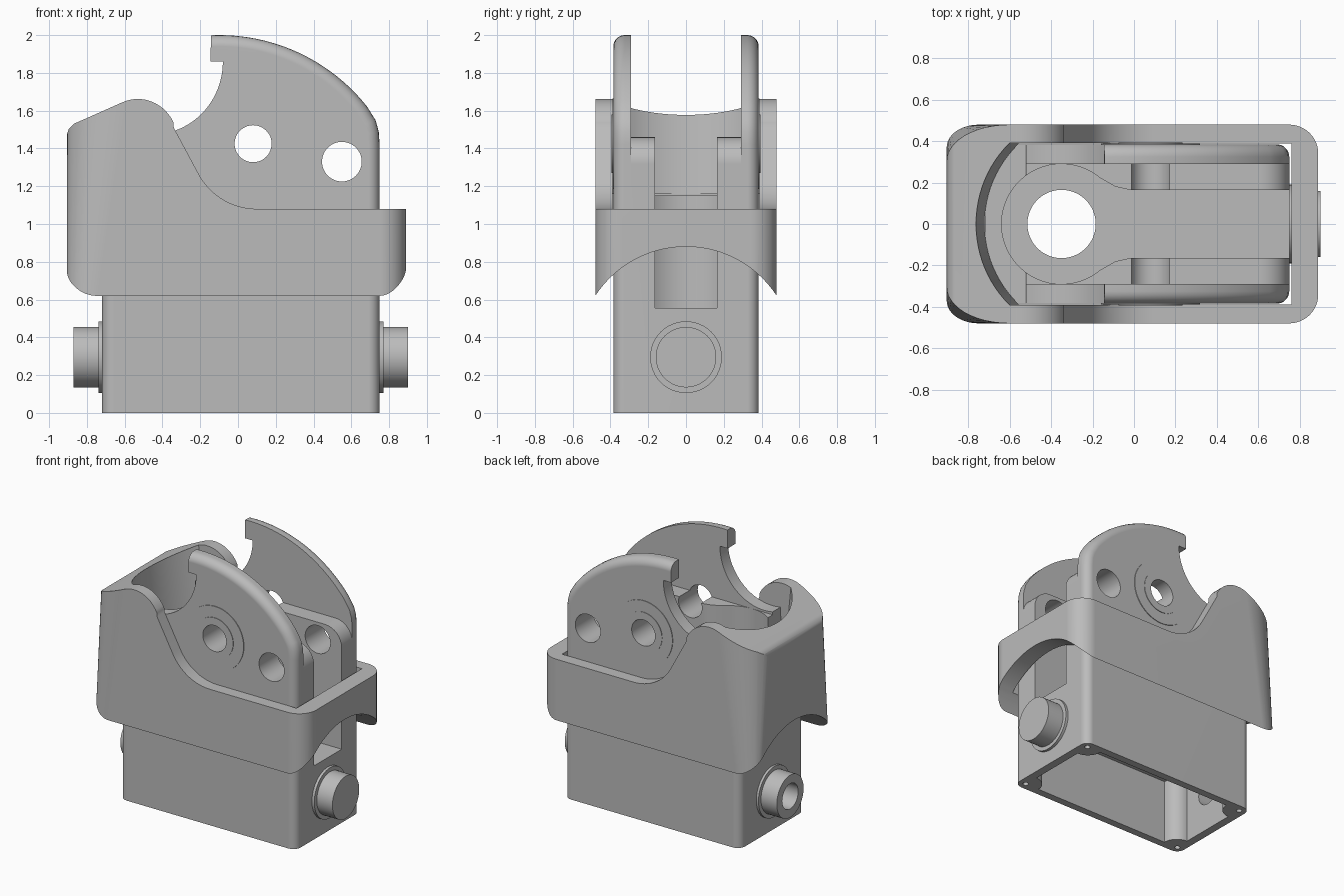
import bpy, bmesh
from math import sin, cos, radians, pi

if "Cube" in bpy.data.objects:
    bpy.data.objects.remove(bpy.data.objects["Cube"])

grey = bpy.data.materials.new("plain_grey")
grey.use_nodes = True
grey.diffuse_color = (0.5, 0.5, 0.5, 1)
grey.node_tree.nodes["Principled BSDF"].inputs["Base Color"].default_value = (0.5, 0.5, 0.5, 1)


def arc(cx, cy, rx, ry, start, end, n=12):
    """Points along an elliptical arc, in degrees."""
    steps = [radians(start + (end - start) * i / n) for i in range(n + 1)]
    return [(cx + rx * cos(t), cy + ry * sin(t)) for t in steps]


def circle(cx, cy, r, n=48):
    return arc(cx, cy, r, r, 0, 360, n)[:-1]


def rect(x0, x1, y0, y1):
    return [(x0, y0), (x1, y0), (x1, y1), (x0, y1)]


def prism(name, pts, axis, a, b, end_pts=None, bevel=None, width=0.06):
    """Extrude (or loft to end_pts) an outline along an axis; bevel picks edges."""
    place = {"x": lambda p, d: (d, p[0], p[1]),
             "y": lambda p, d: (p[0], d, p[1]),
             "z": lambda p, d: (p[0], p[1], d)}[axis]
    bm = bmesh.new()
    low = [bm.verts.new(place(p, a)) for p in pts]
    top = [bm.verts.new(place(p, b)) for p in (end_pts or pts)]
    n = len(pts)
    bm.faces.new(low)
    bm.faces.new(top)
    for i in range(n):
        j = (i + 1) % n
        bm.faces.new((low[i], low[j], top[j], top[i]))
    bmesh.ops.recalc_face_normals(bm, faces=bm.faces)
    if bevel:
        edges = [e for e in bm.edges if bevel(e)]
        bmesh.ops.bevel(bm, geom=edges, offset=width, segments=5, profile=0.5,
                        affect="EDGES", clamp_overlap=False)
    mesh = bpy.data.meshes.new(name)
    bm.to_mesh(mesh)
    bm.free()
    mesh.materials.append(grey)
    obj = bpy.data.objects.new(name, mesh)
    bpy.context.collection.objects.link(obj)
    return obj


def combine(obj, cutter, operation="DIFFERENCE"):
    """Apply one boolean and throw the helper away."""
    mod = obj.modifiers.new("cut", "BOOLEAN")
    mod.operation, mod.solver, mod.object = operation, "EXACT", cutter
    bpy.context.view_layer.update()
    graph = bpy.context.evaluated_depsgraph_get()
    mesh = bpy.data.meshes.new_from_object(obj.evaluated_get(graph))
    obj.modifiers.clear()
    obj.data = mesh
    bpy.data.objects.remove(cutter)


def finish(obj):
    bpy.ops.object.select_all(action="DESELECT")
    obj.select_set(True)
    bpy.context.view_layer.objects.active = obj
    bpy.ops.object.shade_smooth_by_angle(angle=radians(32))
    mod = obj.modifiers.new("even shading", "WEIGHTED_NORMAL")
    mod.keep_sharp = True


# Inner body with the two tall rounded cheeks
profile = [(-0.72, 0), (0.75, 0), (0.75, 1.42), (0.745, 1.49), (0.728, 1.55)]
profile += arc(-0.1, 1, 1, 1, 38.5, 92.5, 24)
profile += [(-0.145, 1.86)] + arc(-0.45, 1.86, 0.37, 0.385, 0, -101, 20)
profile += [(-0.525, 1.15), (-0.72, 1.15)]


def outer_rim(e):
    mid = (e.verts[0].co + e.verts[1].co) / 2
    along_side = abs(abs(mid.y) - 0.385) < 0.001
    right = mid.x > 0.745 and mid.z > 0.1
    crown = mid.z > 1.4 and (mid.x + 0.1) ** 2 + (mid.z - 1) ** 2 > 0.96 and mid.x > -0.144
    return along_side and (right or crown or mid.x < -0.715)


body = prism("body", profile, "y", -0.385, 0.385, bevel=outer_rim)

# Gap between the cheeks, leaving lower inner ears
gap = [(-1, 1.46)] + arc(0.61, 1.32, 0.14, 0.14, 90, 0, 8) + [(1, 1.32), (1, 2.2), (-1, 2.2)]
combine(body, prism("gap", gap, "y", -0.29, 0.29))

# Keyhole slot between the ears, and the bore through its floor
slot = [(1, 0.165), (-0.02, 0.165), (-0.09, 0.18)]
slot += arc(-0.35, 0, 0.29, 0.29, 50, 310, 40)
slot += [(-0.09, -0.18), (-0.02, -0.165), (1, -0.165)]
combine(body, prism("slot", slot, "z", 0.555, 2.2))
combine(body, prism("bore", circle(-0.35, 0, 0.165), "z", 0.3, 0.8))

# Hollow underside with a screw post in every corner
hollow = []
for x, y, start in ((0.69, 0.33, 270), (-0.66, 0.33, 360), (-0.66, -0.33, 90), (0.69, -0.33, 180)):
    hollow += arc(x, y, 0.11, 0.11, start, start - 90, 8)
combine(body, prism("hollow", hollow, "z", -0.1, 0.48))
for x in (-0.665, 0.695):
    for y in (-0.33, 0.33):
        combine(body, prism("screw_hole", circle(x, y, 0.02, 16), "z", -0.1, 0.2))

# Cross holes through the cheeks
for x, z, r in ((0.08, 1.425, 0.098), (0.55, 1.33, 0.105)):
    combine(body, prism("cross_hole", circle(x, z, r), "y", -1, 1))
combine(body, prism("port", [(y, z) for y, z in circle(0, 0.295, 0.095)], "x", -1, -0.6))
finish(body)

# Pivot bushings on both cheeks
for side, s in (("left", 1), ("right", -1)):
    for part, r, depth in (("pivot_washer", 0.24, 0.39), ("pivot_bushing", 0.155, 0.394)):
        ring = prism(part + ("_back" if s > 0 else "_front"), circle(0.08, 1.425, r),
                     "y", s * 0.37, s * depth)
        combine(ring, prism("hole", circle(0.08, 1.425, 0.098), "y", -1, 1))
        finish(ring)

# Flanged stub on the left, flanged hollow tube on the right
for name, x0, x1, r in (("left_flange", 0.74, 0.77, 0.19), ("left_stub", 0.74, 0.9, 0.16)):
    finish(prism(name, circle(0, 0.295, r), "x", x0, x1))
for name, x0, x1, r in (("right_flange", -0.738, -0.71, 0.19), ("right_tube", -0.87, -0.71, 0.16)):
    tube = prism(name, circle(0, 0.295, r), "x", x0, x1)
    combine(tube, prism("hole", circle(0, 0.295, 0.095), "x", -1, -0.6))
    finish(tube)

# Outer sleeve: side profile with the hump and the swept shoulder
side = [(-0.905, 0.5), (0.89, 0.5), (0.89, 1.08), (0.1, 1.08)]
side += arc(0.1, 1.43, 0.35, 0.35, 265, 206, 12)
side += [(-0.34, 1.51)] + arc(-0.53, 1.44, 0.21, 0.222, 26, 113, 14)
side += [(-0.87, 1.53), (-0.895, 1.505), (-0.905, 1.475)]
sleeve = prism("sleeve", side, "y", -0.6, 0.6)


def footprint(rx, ry):
    pts = arc(0.75, 0.34, 0.14, 0.14, 0, 90) + arc(-0.905 + rx, 0.48 - ry, rx, ry, 90, 180)
    return pts + [(x, -y) for x, y in reversed(pts)]


# Rounded corners that widen toward the top of the tail
combine(sleeve, prism("outline", footprint(0.125, 0.08), "z", 0.4, 1.75, footprint(0.32, 0.2)),
        "INTERSECT")
# Arched underside, lower cavity and flared upper opening
combine(sleeve, prism("arch", circle(0, 0.307, 0.573, 96), "x", -2, 2))
combine(sleeve, prism("cavity", rect(-0.725, 0.762, -0.39, 0.39), "z", 0.3, 1.16))
curve = arc(-0.243, 0, 0.537, 0.537, 133.4, 226.6, 24)
ends = [(0.762, -0.39), (0.762, 0.39)]
combine(sleeve, prism("opening", [(x + 0.058, y) for x, y in curve] + ends, "z", 1.155, 1.75,
                      curve + ends))
finish(sleeve)
